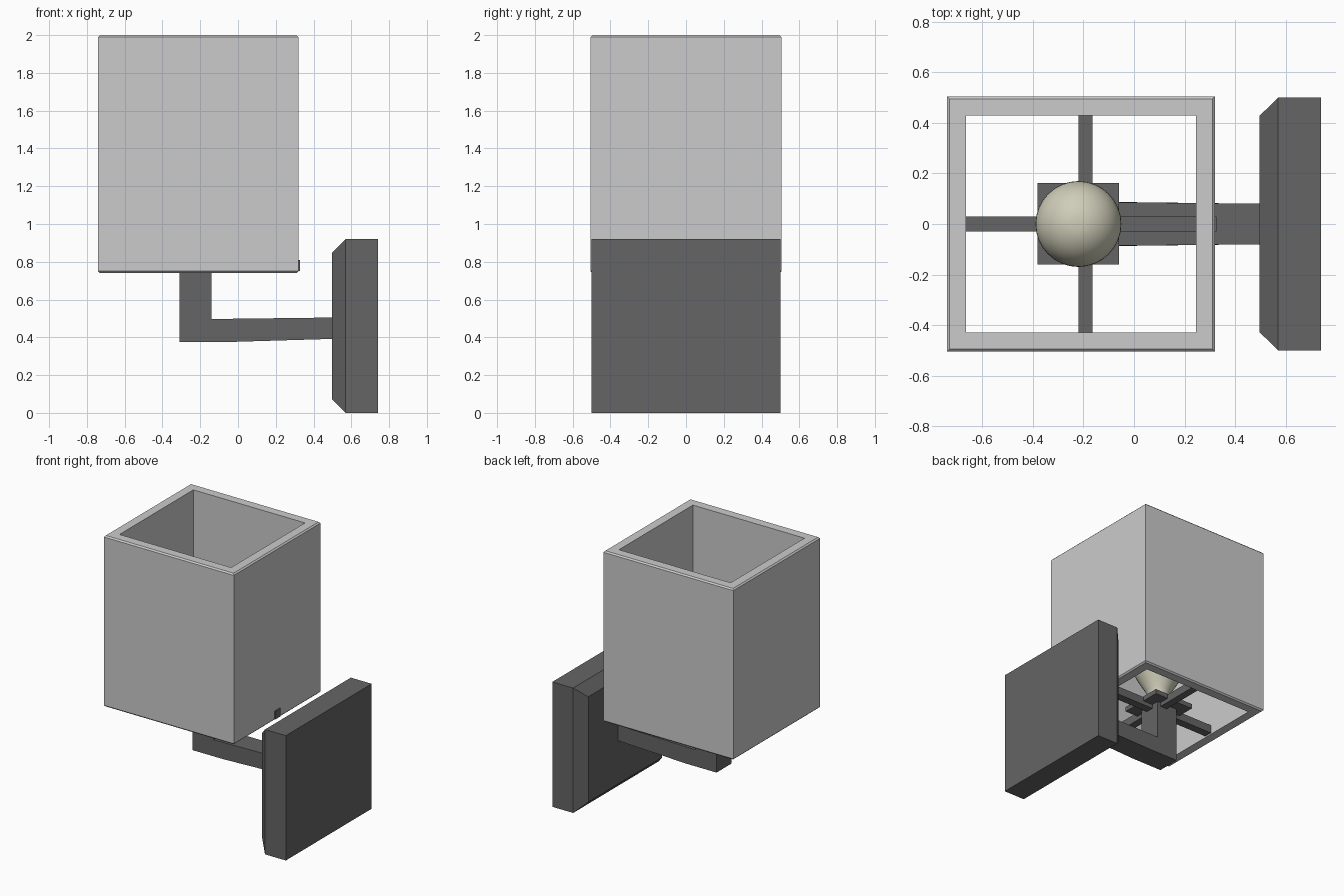
import bpy, bmesh, math

if "Cube" in bpy.data.objects:
    bpy.data.objects.remove(bpy.data.objects["Cube"])

CX = -0.22  # centre of bulb and post


def material(name, rgb):
    m = bpy.data.materials.new(name)
    m.diffuse_color = (*rgb, 1)
    m.use_nodes = True
    m.node_tree.nodes["Principled BSDF"].inputs["Base Color"].default_value = m.diffuse_color
    return m


dark = material("dark_metal", (0.13, 0.13, 0.13))
glass = material("warm_glass", (0.62, 0.61, 0.48))


def finish(bm, name, mat=None):
    bmesh.ops.recalc_face_normals(bm, faces=bm.faces)
    me = bpy.data.meshes.new(name)
    bm.to_mesh(me)
    bm.free()
    ob = bpy.data.objects.new(name, me)
    bpy.context.collection.objects.link(ob)
    if mat:
        me.materials.append(mat)
    return ob


def loft(name, rings, mat=None, closed=False):
    """Skin equal-length point rings; cap the ends or join last to first."""
    bm = bmesh.new()
    loops = [[bm.verts.new(p) for p in r] for r in rings]
    pairs = list(zip(loops, loops[1:]))
    if closed:
        pairs.append((loops[-1], loops[0]))
    else:
        bm.faces.new(loops[0])
        bm.faces.new(loops[-1])
    for a, b in pairs:
        for i in range(len(a)):
            j = (i + 1) % len(a)
            bm.faces.new((a[i], a[j], b[j], b[i]))
    return finish(bm, name, mat)


def box(name, x0, x1, y0, y1, z0, z1, mat=dark):
    rings = [[(x0, y0, z), (x1, y0, z), (x1, y1, z), (x0, y1, z)] for z in (z0, z1)]
    return loft(name, rings, mat)


# Open square shade with thick walls and finely bevelled outer rims
def shade_ring(inset, z):
    x0, x1, y = -0.74 + inset, 0.32 - inset, 0.505 - inset
    return [(x0, -y, z), (x1, -y, z), (x1, y, z), (x0, y, z)]


loft("shade", [shade_ring(i, z) for i, z in
               ((0.01, 0.74), (0, 0.75), (0, 1.99), (0.01, 2.0), (0.075, 2.0), (0.075, 0.74))],
     closed=True)


# Wall plate with chamfered front
def plate_ring(x, inset):
    y, z0, z1 = 0.5 - inset, inset, 0.92 - inset
    return [(x, -y, z0), (x, y, z0), (x, y, z1), (x, -y, z1)]


loft("wall_plate", [plate_ring(0.74, 0), plate_ring(0.57, 0), plate_ring(0.497, 0.072)], dark)

# Bent arm: side profile extruded across y, slightly narrower at the wall
profile = [(0.51, 0.392), (0.51, 0.505), (-0.14, 0.497), (-0.14, 0.785),
           (-0.31, 0.785), (-0.31, 0.375), (-0.06, 0.375)]
loft("arm", [[(x, s * (0.08 if x > 0.4 else 0.087), z) for x, z in profile] for s in (-1, 1)], dark)

# Cross bars carrying the shade, and the socket plate
box("cross_bar_long", -0.69, 0.327, -0.03, 0.03, 0.75, 0.81)
box("cross_bar_short", CX, CX + 0.055, -0.46, 0.46, 0.75, 0.81)
box("socket_plate", -0.382, -0.06, -0.16, 0.163, 0.78, 0.815)

# Pear-shaped bulb turned around its axis
R, ZC, N = 0.17, 1.11, 32
outline = [(0.065, 0.80), (0.065, 0.87), (0.085, 0.92), (0.118, 0.975)]
outline += [(R * math.cos(math.radians(a)), ZC + R * math.sin(math.radians(a)))
            for a in range(-32, 88, 8)]
bulb = loft("bulb", [[(CX + r * math.cos(2 * math.pi * i / N), r * math.sin(2 * math.pi * i / N), z)
                      for i in range(N)] for r, z in outline], glass)
bpy.context.view_layer.objects.active = bulb
bulb.select_set(True)
bpy.ops.object.shade_smooth_by_angle(angle=math.radians(40))
